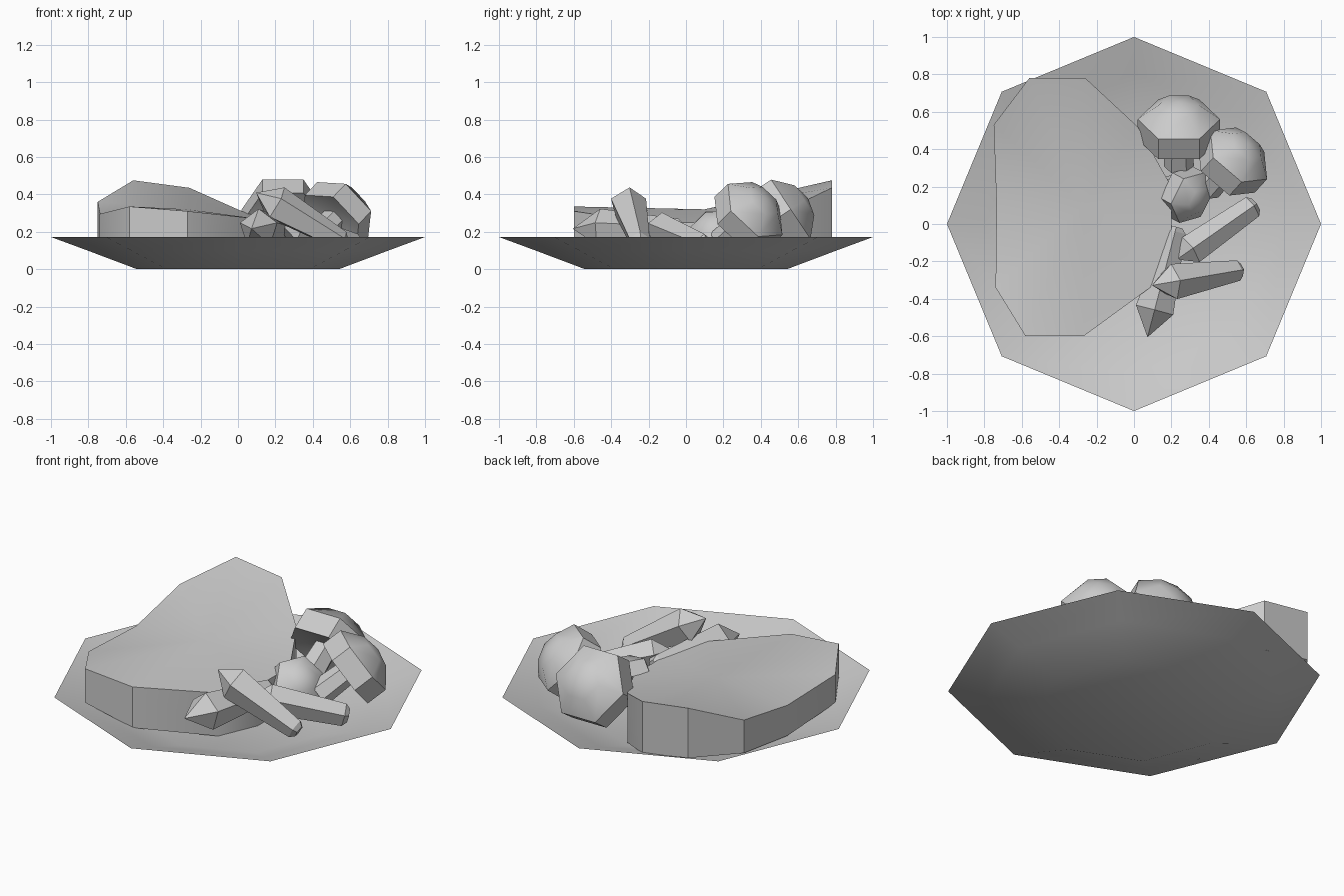
import bpy, math
from mathutils import Vector

if "Cube" in bpy.data.objects:
    bpy.data.objects.remove(bpy.data.objects["Cube"])


def make(name, verts, faces, smooth=None):
    me = bpy.data.meshes.new(name)
    me.from_pydata([tuple(v) for v in verts], [], faces)
    me.update()
    ob = bpy.data.objects.new(name, me)
    bpy.context.collection.objects.link(ob)
    if smooth:
        bpy.ops.object.select_all(action='DESELECT')
        bpy.context.view_layer.objects.active = ob
        ob.select_set(True)
        bpy.ops.object.shade_smooth_by_angle(angle=math.radians(smooth))
    return ob


def lathe(name, n, profile, origin, axis, hint, smooth=None):
    """Revolve (radius, height) points; end rings are capped, zero radius gives a tip."""
    o, w = Vector(origin), Vector(axis).normalized()
    h = Vector(hint)
    u = (h - w * h.dot(w)).normalized()
    v = w.cross(u)
    verts, rings, faces = [], [], []
    for r, z in profile:
        s = len(verts)
        if r == 0:
            verts.append(o + w * z)
            rings.append([s] * n)
            continue
        for i in range(n):
            a = 2 * math.pi * i / n
            verts.append(o + w * z + (u * math.cos(a) + v * math.sin(a)) * r)
        rings.append(list(range(s, s + n)))
    for a, b in zip(rings, rings[1:]):
        for i in range(n):
            j = (i + 1) % n
            f = list(dict.fromkeys((a[i], a[j], b[j], b[i])))
            faces.append(f)
    if profile[0][0]:
        faces.append(rings[0][::-1])
    if profile[-1][0]:
        faces.append(rings[-1])
    return make(name, verts, faces, smooth)


# Shallow octagonal plate with thin walls
lathe("plate", 8, [(0.54, 0), (0.8, 0.098), (1, 0.172), (0.8, 0.105), (0.54, 0.012)],
      (0, 0, 0), (0, 0, 1), (1, 0, 0), 40)


# Steak slab: tilted top outline, walls dropping to the plate
def plate_z(x, y):
    return max(0.015, 0.37 * (math.hypot(x, y) - 0.54) + 0.025)


top = [(-.56, .78, .475), (-.75, .53, .36), (-.735, .1, .28), (-.74, -.34, .295),
       (-.58, -.6, .335), (-.27, -.6, .31), (.1, -.33, .27), (.2, -.1, .25),
       (.2, .2, .25), (.02, .52, .31), (-.26, .78, .435)]
n = len(top)
verts = top + [(x, y, plate_z(x, y)) for x, y, z in top]
verts += [(-.27, .1, .32), (-.27, .1, .015)]
faces = []
for i in range(n):
    j = (i + 1) % n
    faces += [(i, i + n, j + n, j), (i, j, 2 * n), (j + n, i + n, 2 * n + 1)]
make("steak", verts, faces, 35)


# Carrots: tapered prisms with a pointed thick end
def carrot(name, thick, thin, r0, r1, tip):
    a, b = Vector(thick), Vector(thin)
    d = (b - a).length
    lathe(name, 5, [(0, -tip), (r0, 0), (r1, d), (r1 * 0.6, d + 0.025)],
          a, b - a, (0, 0, 1))


carrot("carrot_upper", (.2, -.31, .35), (.55, -.25, .15), .1, .058, .12)
carrot("carrot_right", (.3, -.14, .22), (.63, .09, .125), .085, .065, .09)
carrot("carrot_front", (.11, -.46, .215), (.22, -.04, .21), .108, .06, .15)


# Mushrooms: hexagonal domed cap with a banded side, plus a stem
def mushroom(name, centre, axis, hint, r, band, stem_len, stem_r):
    lathe(name + "_cap", 6, [(r * .55, -band * .8), (r, -band), (r, 0),
                             (r * .5, r * .4), (0, r * .5)],
          centre, axis, hint, 40)
    lathe(name + "_stem", 6, [(stem_r * 1.15, -stem_len), (stem_r, -band * .7)],
          centre, axis, hint)


mushroom("back_mushroom", (.24, .56, .32), (0, .83, .55), (1, 0, 0), .22, .13, .3, .07)
mushroom("right_mushroom", (.56, .37, .32), (.55, .6, .58), (.8, -.6, 0), .2, .12, .3, .065)
mushroom("small_mushroom", (.31, .14, .215), (.65, -.35, .65), (.4, .9, 0), .15, .09, .2, .05)
